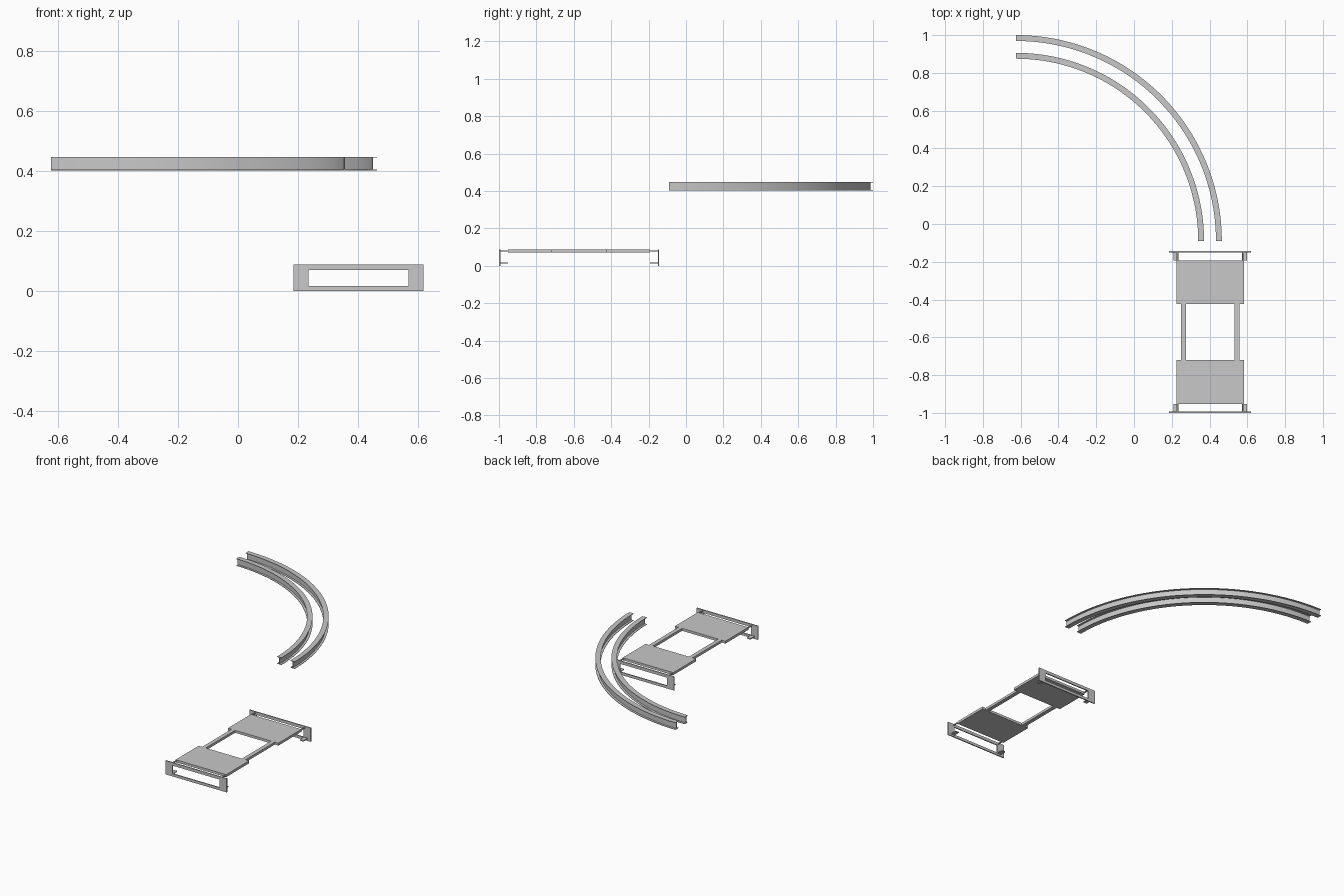
import bpy, bmesh, math
from mathutils import Vector

if "Cube" in bpy.data.objects:
    bpy.data.objects.remove(bpy.data.objects["Cube"])

steel = bpy.data.materials.new("steel_grey")
steel.diffuse_color = (0.58, 0.58, 0.58, 1)
steel.use_nodes = True
steel.node_tree.nodes["Principled BSDF"].inputs["Base Color"].default_value = steel.diffuse_color


def finish(bm, name, smooth=False):
    bmesh.ops.recalc_face_normals(bm, faces=bm.faces)
    mesh = bpy.data.meshes.new(name)
    bm.to_mesh(mesh)
    bm.free()
    mesh.materials.append(steel)
    ob = bpy.data.objects.new(name, mesh)
    bpy.context.collection.objects.link(ob)
    if smooth:
        bpy.ops.object.select_all(action='DESELECT')
        ob.select_set(True)
        bpy.context.view_layer.objects.active = ob
        bpy.ops.object.shade_smooth_by_angle(angle=math.radians(30))
    return ob


def box(name, x0, x1, y0, y1, z0, z1):
    bm = bmesh.new()
    bmesh.ops.create_cube(bm, size=1)
    for v in bm.verts:
        v.co = Vector(((x0 + x1) / 2 + v.co.x * (x1 - x0),
                       (y0 + y1) / 2 + v.co.y * (y1 - y0),
                       (z0 + z1) / 2 + v.co.z * (z1 - z0)))
    return finish(bm, name)


# Curved I-beam rails: a section spun through a quarter turn
CENTRE = Vector((-0.625, -0.09, 0))
Z0, Z1, FLANGE, HALF, WEB = 0.402, 0.448, 0.003, 0.0155, 0.002


def curved_rail(name, radius):
    right = [(HALF, Z0), (HALF, Z0 + FLANGE), (WEB, Z0 + FLANGE),
             (WEB, Z1 - FLANGE), (HALF, Z1 - FLANGE), (HALF, Z1)]
    section = right + [(-r, z) for r, z in reversed(right)]
    bm = bmesh.new()
    verts = [bm.verts.new(CENTRE + Vector((radius + r, 0, z))) for r, z in section]
    face = bm.faces.new(verts)
    bmesh.ops.spin(bm, geom=[face] + face.edges[:] + verts, cent=CENTRE,
                   axis=(0, 0, 1), angle=math.pi / 2, steps=48)
    return finish(bm, name, smooth=True)


curved_rail("outer_rail", 1.0745)
curved_rail("inner_rail", 0.9805)


# End plate with a rectangular opening
def end_plate(name, y0, y1):
    outer = [(0.186, 0), (0.62, 0), (0.62, 0.088), (0.186, 0.088)]
    inner = [(0.236, 0.017), (0.57, 0.017), (0.57, 0.069), (0.236, 0.069)]
    bm = bmesh.new()
    rings = [[bm.verts.new((x, y, z)) for x, z in pts]
             for y, pts in ((y0, outer), (y0, inner), (y1, inner), (y1, outer))]
    for k in range(4):
        a, b = rings[k], rings[(k + 1) % 4]
        for i in range(4):
            j = (i + 1) % 4
            bm.faces.new((a[i], a[j], b[j], b[i]))
    return finish(bm, name)


# Carriage: both ends mirror about MID_Y, both sides about MID_X
MID_X, MID_Y = 0.404, -0.572
for end, sy in (("front", -1), ("back", 1)):
    def span(a, b):
        return sorted((MID_Y + sy * a, MID_Y + sy * b))
    end_plate(end + "_end_plate", *span(0.421, 0.428))
    box(end + "_deck", 0.225, 0.583, *span(0.148, 0.38), 0.070, 0.086)
    for side, sx in (("left", -1), ("right", 1)):
        def across(a, b):
            return sorted((MID_X + sx * a, MID_X + sx * b))
        # thin link between deck and end plate
        box(f"{end}_{side}_link", *across(0.171, 0.178), *span(0.38, 0.421), 0.077, 0.083)
        # small foot tab behind the end plate
        box(f"{end}_{side}_tab", *across(0.168, 0.194), *span(0.38, 0.421), 0.011, 0.017)

# Side bars joining the two decks
for side, sx in (("left", -1), ("right", 1)):
    x0, x1 = sorted((MID_X + sx * 0.128, MID_X + sx * 0.154))
    box(side + "_side_bar", x0, x1, MID_Y - 0.148, MID_Y + 0.148, 0.070, 0.086)
